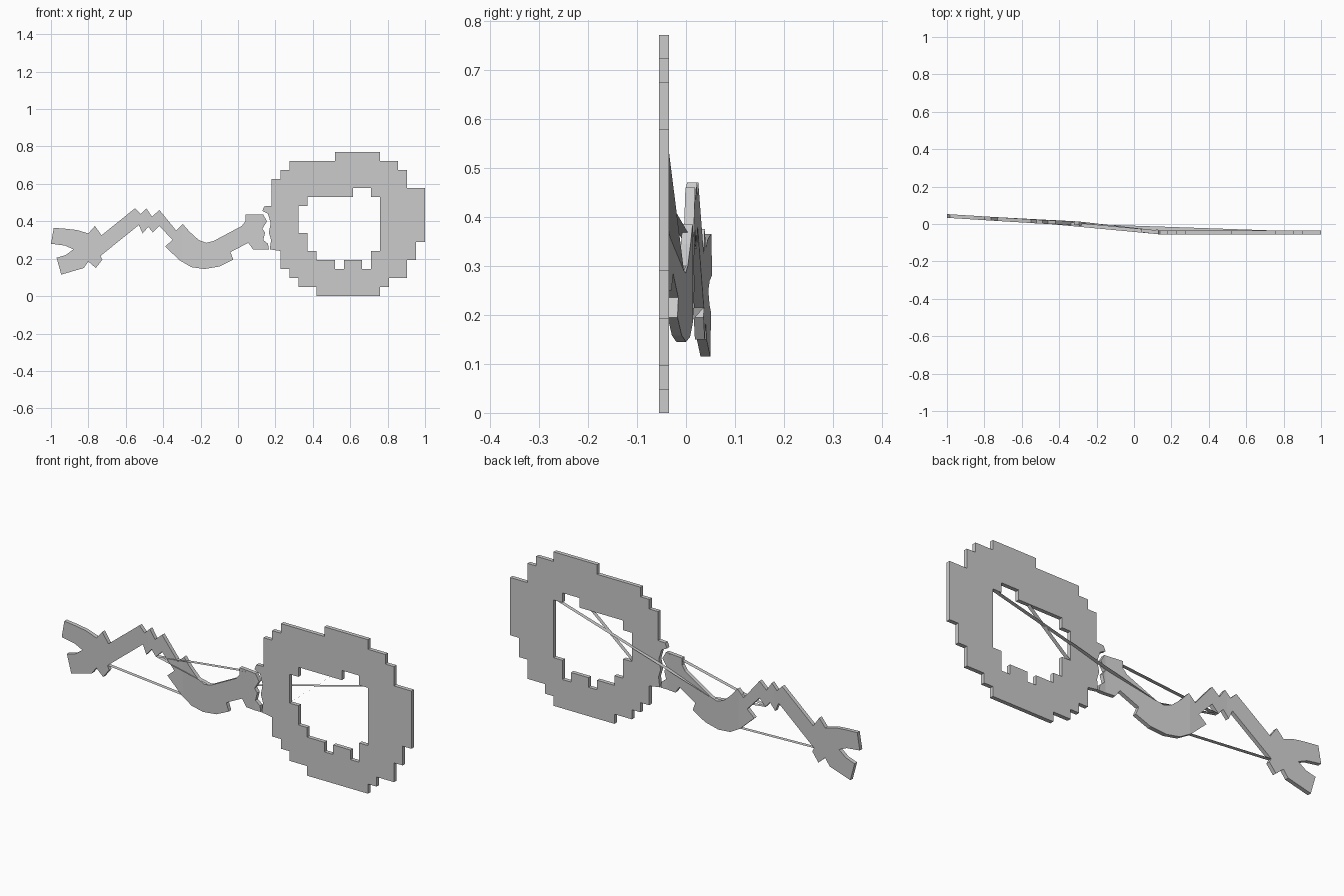
import bpy
import bmesh
from mathutils import Vector

if "Cube" in bpy.data.objects:
    bpy.data.objects.remove(bpy.data.objects["Cube"], do_unlink=True)

CELL = 0.0482
LEFT = 0.18
HALF = 0.01
RING_Y = -0.045


def bend(x):
    """Depth of the sheet's mid-plane along its length."""
    stations = [(-1.0, 0.043), (-0.5, 0.012), (-0.3, 0.004), (0.13, RING_Y)]
    for (xa, ya), (xb, yb) in zip(stations, stations[1:]):
        if x <= xb:
            return ya + (yb - ya) * (x - xa) / (xb - xa)
    return RING_Y


def staircase(column, row, moves):
    """Walk a stepped outline on the square grid, one letter per cell."""
    steps = {"u": (0, 1), "d": (0, -1), "r": (1, 0), "l": (-1, 0)}
    points = []
    previous = ""
    for letter in moves:
        if letter != previous:
            points.append((LEFT + column * CELL, row * CELL))
        column += steps[letter][0]
        row += steps[letter][1]
        previous = letter
    points.append((LEFT + column * CELL, row * CELL))
    return points


def finish(name, bm):
    mesh = bpy.data.meshes.new(name)
    bm.to_mesh(mesh)
    bm.free()
    obj = bpy.data.objects.new(name, mesh)
    bpy.context.collection.objects.link(obj)
    return obj


def sheet(name, loops, slices=()):
    """Fill outlines, extrude them to a thin plate and bend it in depth."""
    bm = bmesh.new()
    edges = []
    for loop in loops:
        verts = [bm.verts.new((x, 0, z)) for x, z in loop]
        for a, b in zip(verts, verts[1:] + verts[:1]):
            edges.append(bm.edges.new((a, b)))
    bmesh.ops.triangle_fill(bm, edges=edges, use_beauty=True, normal=(0, -1, 0))
    for x in slices:
        bmesh.ops.bisect_plane(bm, geom=bm.verts[:] + bm.edges[:] + bm.faces[:],
                               plane_co=(x, 0, 0), plane_no=(1, 0, 0))
    front = set(bm.verts)
    bmesh.ops.extrude_face_region(bm, geom=bm.faces[:])
    for v in bm.verts:
        v.co.y = bend(v.co.x) + (-HALF if v in front else HALF)
    bmesh.ops.recalc_face_normals(bm, faces=bm.faces[:])
    return finish(name, bm)


def ribbon(name, start, end):
    """Thin strap standing edge-on to the front."""
    bm = bmesh.new()
    corners = []
    for (x, z), sides in ((start, (-HALF, HALF)), (end, (HALF, -HALF))):
        for side in sides:
            corners.append(bm.verts.new(Vector((x, bend(x) + side, z))))
    bm.faces.new(corners)
    return finish(name, bm)


# Stepped ring with a ragged left edge where it meets the tail
outer = staircase(0, 10, "uuu" "r" "u" "r" "u" "rrrrr" "u" "rrrrr" "d" "rr" "d" "r"
                  "dd" "rr" "dddddd" "l" "dd" "l" "dd" "ll" "d" "l" "d" "lllllll"
                  "u" "ll" "u" "l" "u" "l" "uu")
outer += [(0.17, 0.25), (0.177, 0.3), (0.165, 0.34), (0.175, 0.39),
          (0.16, 0.44), (0.13, 0.455), (0.14, 0.48)]
hole = staircase(3, 10, "r" "u" "rrrrr" "u" "rr" "d" "r" "dddddd" "l" "dd" "l" "u"
                 "ll" "d" "l" "u" "ll" "u" "l" "uu" "l")
sheet("stepped_ring", [outer, hole])

# Winding tail: upper edge from the ring outwards
upper_edge = [(0.135, 0.435), (0.04, 0.435), (0.04, 0.4), (0.02, 0.375),
              (-0.13, 0.295), (-0.17, 0.285), (-0.21, 0.3), (-0.26, 0.345),
              (-0.295, 0.385), (-0.33, 0.35), (-0.42, 0.46), (-0.46, 0.425),
              (-0.49, 0.47), (-0.52, 0.44), (-0.55, 0.47), (-0.73, 0.325),
              (-0.765, 0.375), (-0.8, 0.335)]
# Forked tip
fork = [(-0.86, 0.353), (-0.92, 0.36), (-0.985, 0.365), (-1.0, 0.28),
        (-0.925, 0.27), (-0.88, 0.25), (-0.92, 0.22), (-0.97, 0.205),
        (-0.945, 0.115), (-0.825, 0.15), (-0.8, 0.185), (-0.76, 0.15)]
# Lower edge back to the ring
lower_edge = [(-0.725, 0.195), (-0.735, 0.215), (-0.53, 0.38), (-0.51, 0.335),
              (-0.48, 0.37), (-0.455, 0.34), (-0.42, 0.375), (-0.35, 0.3),
              (-0.39, 0.265), (-0.31, 0.19), (-0.25, 0.155), (-0.18, 0.145),
              (-0.1, 0.158), (-0.025, 0.195), (-0.04, 0.235), (0.055, 0.285),
              (0.08, 0.25), (0.165, 0.25), (0.16, 0.28), (0.135, 0.3),
              (0.145, 0.34), (0.13, 0.36), (0.155, 0.4)]
sheet("winding_tail", [upper_edge + fork + lower_edge],
      [-0.5, -0.3, -0.1, 0.13])

# Straps strung behind the ring and along the tail
straps = {
    "ring_long_strap": ((0.755, 0.535), (-0.14, 0.29)),
    "ring_short_strap": ((0.61, 0.58), (0.325, 0.34)),
    "tail_upper_strap": ((0.135, 0.435), (-0.455, 0.34)),
    "tail_middle_strap": ((-0.14, 0.29), (-0.455, 0.34)),
    "tail_lower_strap": ((-0.31, 0.19), (-0.735, 0.215)),
}
for strap_name, (start, end) in straps.items():
    ribbon(strap_name, start, end)
